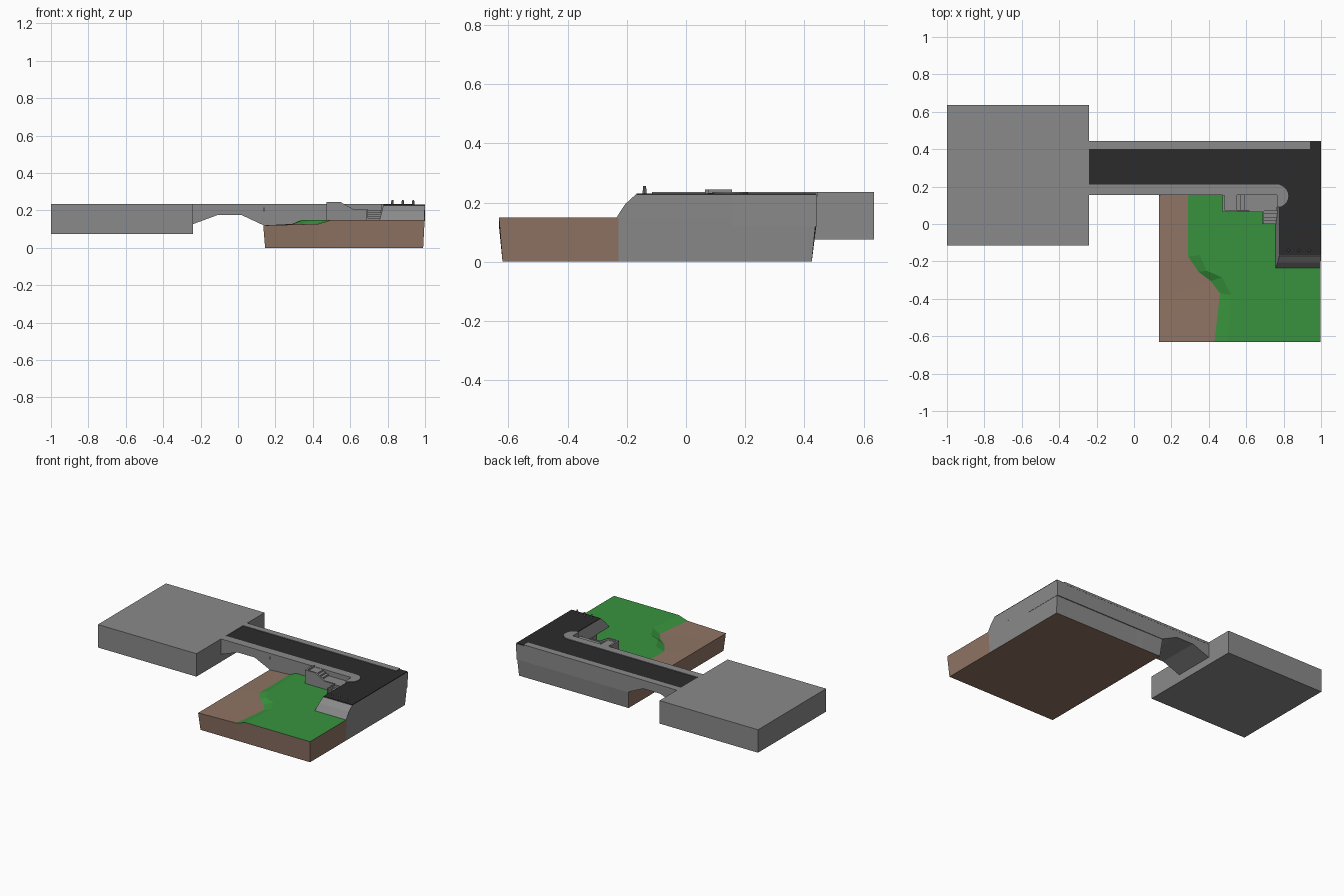
import bpy, bmesh, math
from mathutils import Vector

if "Cube" in bpy.data.objects:
    bpy.data.objects.remove(bpy.data.objects["Cube"])


def mat(name, r, g, b):
    m = bpy.data.materials.new(name)
    m.diffuse_color = (r, g, b, 1)
    m.use_nodes = True
    m.node_tree.nodes["Principled BSDF"].inputs["Base Color"].default_value = m.diffuse_color
    return m


CONCRETE = mat("concrete grey", 0.255, 0.255, 0.26)
ASPHALT = mat("asphalt dark", 0.024, 0.024, 0.024)
GRASS = mat("grass green", 0.04, 0.29, 0.047)
DIRT = mat("dirt brown", 0.275, 0.175, 0.127)


def finish(name, bm, mats):
    bmesh.ops.recalc_face_normals(bm, faces=bm.faces[:])
    me = bpy.data.meshes.new(name)
    bm.to_mesh(me)
    bm.free()
    for m in mats:
        me.materials.append(m)
    ob = bpy.data.objects.new(name, me)
    bpy.context.collection.objects.link(ob)
    return ob


def prism(name, pts, axis, lo, hi, m, warp=None):
    """Extrude a 2D outline along an axis; the outline uses the other two axes in order."""
    bm = bmesh.new()

    def put(p, v):
        c = list(p)
        c.insert("xyz".index(axis), v)
        return bm.verts.new(c)

    a = [put(p, lo) for p in pts]
    b = [put(p, hi) for p in pts]
    n = len(pts)
    bm.faces.new(a)
    bm.faces.new(b)
    for i in range(n):
        bm.faces.new((a[i], a[(i + 1) % n], b[(i + 1) % n], b[i]))
    if warp:
        for v in bm.verts:
            v.co = Vector(warp(*v.co))
    return finish(name, bm, [m])


def box(name, x0, x1, y0, y1, z0, z1, m):
    return prism(name, [(x0, y0), (x1, y0), (x1, y1), (x0, y1)], "z", z0, z1, m)


# Raised square platform
box("platform", -1, -0.24, -0.115, 0.635, 0.075, 0.235, CONCRETE)

# Terrain: dirt strip, grass bank and plateau, with tapered sides
ys = [-0.632, -0.5, -0.4, -0.3, -0.228, 0.155, 0.44]
foot = [(0.43, -0.632), (0.46, -0.37), (0.41, -0.305), (0.345, -0.255), (0.29, -0.175), (0.29, 0.155), (0.29, 0.44)]
crest = [(0.50, -0.632), (0.52, -0.38), (0.47, -0.285), (0.39, -0.25), (0.35, -0.165), (0.34, 0.155), (0.34, 0.44)]
bm = bmesh.new()
rows = []
for y, f, c in zip(ys, foot, crest):
    co = [(0.135, y, 0.12), (*f, 0.128), (*c, 0.15), (0.998, y, 0.15)]
    rows.append([bm.verts.new(p) for p in co])
for r, s in zip(rows, rows[1:]):
    for k in range(3):
        bm.faces.new((r[k], r[k + 1], s[k + 1], s[k])).material_index = 0 if k == 0 else 1
rim = [e for e in bm.edges if e.is_boundary]
ext = bmesh.ops.extrude_edge_only(bm, edges=rim)["geom"]
for v in (g for g in ext if isinstance(g, bmesh.types.BMVert)):
    v.co.z = 0
    v.co.x += 0.01 if v.co.x < 0.14 else (-0.008 if v.co.x > 0.99 else 0)
    v.co.y += 0.012 if v.co.y < -0.63 else (-0.015 if v.co.y > 0.43 else 0)
for f in (g for g in ext if isinstance(g, bmesh.types.BMFace)):
    c = f.calc_center_median()
    # back wall and rear part of the right wall are concrete
    f.material_index = 2 if c.y > 0.4 or (c.x > 0.95 and c.y > -0.228) else 0
bottom = bmesh.ops.contextual_create(bm, geom=[e for e in bm.edges if e.is_boundary])["faces"]
for f in bottom:
    f.material_index = 0
finish("terrain", bm, [DIRT, GRASS, CONCRETE])

# Bridge with chamfered opening, running into the embankment
deck = [(-0.24, 0.127), (-0.11, 0.175), (0.02, 0.175), (0.14, 0.119),
        (0.998, 0.119), (1.0, 0.227), (-0.24, 0.227)]
prism("bridge", deck, "y", 0.155, 0.443, CONCRETE)

# Side arm embankment with rounded front slope and battered left wall
arm = [(-0.236, 0.148), (-0.205, 0.195), (-0.17, 0.227), (0.16, 0.227), (0.16, 0.148)]
prism("road_arm", arm, "x", 0.0, 1.0, CONCRETE,
      lambda x, y, z: (0.998 + 0.002 * (z > 0.2) if x > 0.5 else 0.757 + (z - 0.15) * 0.26, y, z))

# L-shaped road surface
prism("road_surface", [(-0.24, 0.21), (0.778, 0.21), (0.778, -0.168), (1.0, -0.168),
                       (1.0, 0.44), (0.94, 0.44), (0.94, 0.4), (-0.24, 0.4)],
      "z", 0.226, 0.231, ASPHALT)

# Pavements; the inner one ends in a round bulb
box("back_pavement", -0.24, 0.94, 0.4, 0.444, 0.22, 0.235, CONCRETE)
arc = [(0.765 + 0.06 * math.cos(t), 0.15 + 0.06 * math.sin(t))
       for t in (math.radians(-90 + 15 * i) for i in range(13))]
prism("front_pavement", [(-0.24, 0.155), (0.765, 0.155)] + arc + [(-0.24, 0.21)],
      "z", 0.2, 0.235, CONCRETE)

# Stair block: upper flight running right, then a landing
flight = [(0.476, 0.148), (0.476, 0.233), (0.55, 0.233)]
for i in range(3):
    x, z = 0.55 + 0.02 * i, 0.233 - 0.011 * (i + 1)
    flight += [(x, z), (x + 0.02, z)]
flight += [(0.765, 0.2), (0.765, 0.148)]
prism("upper_stairs", flight, "y", 0.07, 0.156, CONCRETE)

# Parapets around the stairs
prism("stair_parapet", [(0.472, 0.125), (0.472, 0.244), (0.55, 0.244), (0.62, 0.205),
                        (0.695, 0.205), (0.695, 0.125)], "y", 0.064, 0.076, CONCRETE)
box("stair_end_wall", 0.472, 0.484, 0.064, 0.156, 0.125, 0.244, CONCRETE)
box("lower_stair_wall", 0.688, 0.696, 0.0, 0.07, 0.145, 0.2, CONCRETE)

# Lower flight toward the grass
for i in range(4):
    box(f"lower_step_{i + 1}", 0.694, 0.768, 0.07 - 0.0175 * (i + 1), 0.072,
        0.148, 0.2 - 0.01 * (i + 1), CONCRETE)

# Bollards at the end of the road
for i in range(3):
    bpy.ops.mesh.primitive_cone_add(vertices=8, radius1=0.007, radius2=0.005, depth=0.027,
                                    location=(0.825 + 0.056 * i, -0.14, 0.2425))
    ob = bpy.context.object
    ob.name = f"bollard_{i + 1}"
    ob.data.materials.append(CONCRETE)

# Small drain slot on the bridge side
box("drain_slot", 0.137, 0.143, 0.152, 0.156, 0.195, 0.215, ASPHALT)
